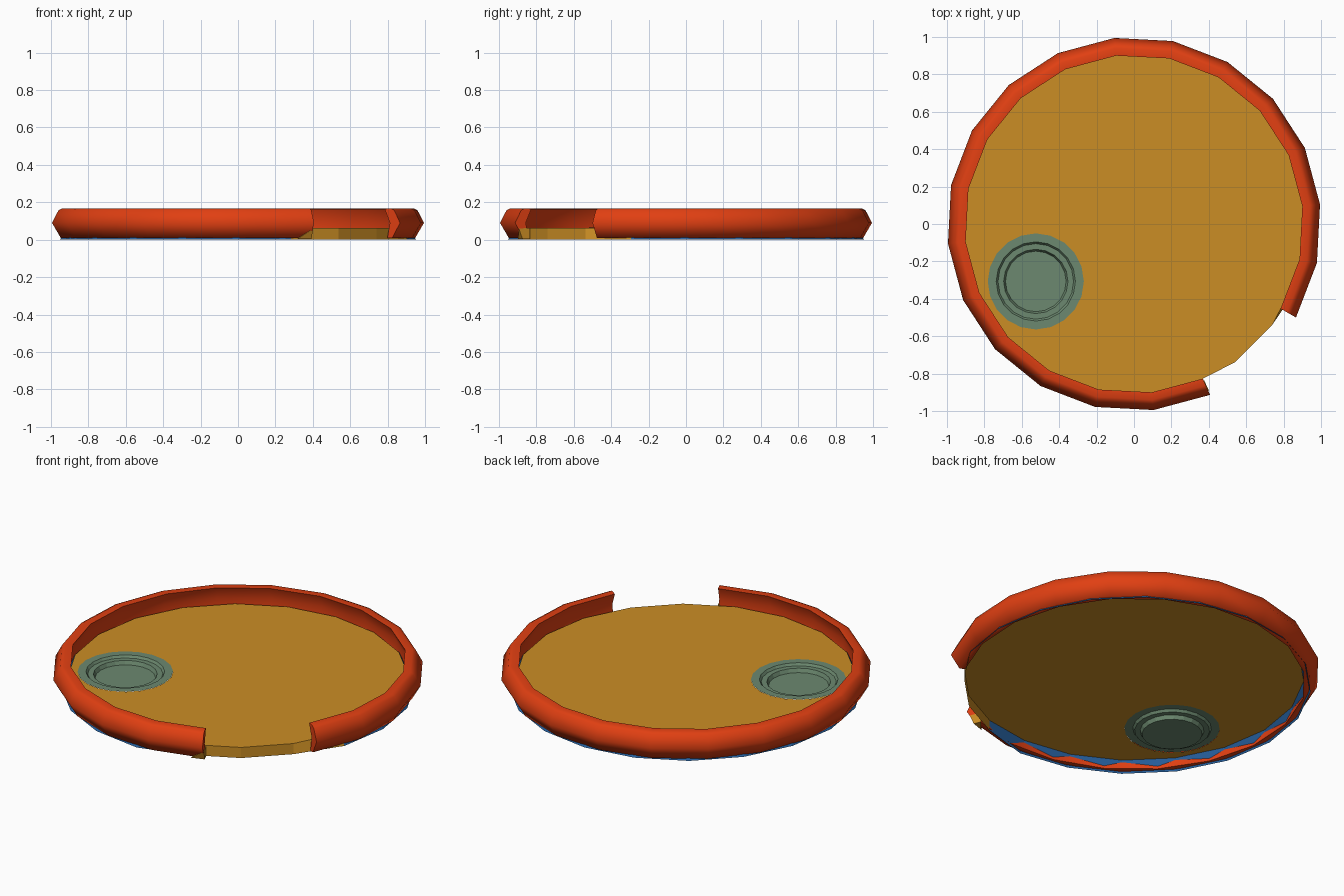
import bpy, bmesh, math

if "Cube" in bpy.data.objects:
    bpy.data.objects.remove(bpy.data.objects["Cube"])

def material(name, c):
    m = bpy.data.materials.new(name)
    m.diffuse_color = (*c, 1)
    m.use_nodes = True
    m.node_tree.nodes["Principled BSDF"].inputs["Base Color"].default_value = m.diffuse_color
    return m

RED = material("orange red", (0.75, 0.05, 0.006))
AMBER = material("amber", (0.60, 0.27, 0.018))
GREEN = material("sage green", (0.15, 0.25, 0.16))
BLUE = material("blue", (0.022, 0.13, 0.38))

def pol(deg, r, z, cx=0, cy=0):
    a = math.radians(deg)
    return (cx + r * math.cos(a), cy + r * math.sin(a), z)

def finish(bm, name, mats, smooth=None):
    bmesh.ops.recalc_face_normals(bm, faces=bm.faces)
    me = bpy.data.meshes.new(name)
    bm.to_mesh(me)
    bm.free()
    for m in mats:
        me.materials.append(m)
    ob = bpy.data.objects.new(name, me)
    bpy.context.collection.objects.link(ob)
    if smooth:
        bpy.ops.object.select_all(action='DESELECT')
        ob.select_set(True)
        bpy.context.view_layer.objects.active = ob
        bpy.ops.object.shade_smooth_by_angle(angle=math.radians(smooth))
    return ob

N, STEP = 20, 18
DX, DY, DR = -0.525, -0.307, 0.257

# rim: chevron section swept round 18 of 20 segments, open at the front right
profile = [(0.905, 0.165), (0.945, 0.167), (0.965, 0.157), (1.0, 0.09),
           (0.953, 0.010), (0.922, 0.010), (0.938, 0.09)]
bm = bmesh.new()
rings = [[bm.verts.new(pol(-30 + STEP * i, r, z)) for r, z in profile] for i in range(19)]
for a, b in zip(rings, rings[1:]):
    for j in range(len(profile)):
        k = (j + 1) % len(profile)
        bm.faces.new((a[j], a[k], b[k], b[j]))
bm.faces.new(rings[0])
bm.faces.new(rings[-1])
finish(bm, "rim", [RED], 65)

# floor: open-bottomed pan with a round hole for the drain
bm = bmesh.new()
top = [bm.verts.new(pol(STEP * i, 0.915, 0.063)) for i in range(N)]
low = []
for i in range(N):
    straight = i in (16, 17, 18)          # upright wall across the opening
    low.append(bm.verts.new(pol(STEP * i, 0.915 if straight else 0.952, 0.0)))
hole = [bm.verts.new(pol(STEP * i, DR, 0.063, DX, DY)) for i in range(N)]
edges = [bm.edges.new((l[i], l[(i + 1) % N])) for l in (top, hole) for i in range(N)]
bmesh.ops.triangle_fill(bm, edges=edges, use_beauty=True, use_dissolve=False)
for i in range(N):
    k = (i + 1) % N
    f = bm.faces.new((top[i], low[i], low[k], top[k]))
    f.material_index = 0 if i in (16, 17, 18) else 1
finish(bm, "floor", [AMBER, BLUE])

# small amber wedge at the rim's front end
bm = bmesh.new()
for p in (pol(-65.8, 0.98, 0.06), pol(-65.8, 0.958, 0.004), pol(-65.8, 0.915, 0.004),
          pol(-65.8, 0.915, 0.063), pol(-70.5, 0.953, 0.004)):
    bm.verts.new(p)
bmesh.ops.convex_hull(bm, input=bm.verts)
finish(bm, "end_wedge", [AMBER])

# drain: stepped dish sunk into the floor
bm = bmesh.new()
steps = [(DR, 0.064), (0.212, 0.064), (0.202, 0.050), (0.172, 0.050), (0.162, 0.028)]
loops = [[bm.verts.new(pol(STEP * i, r, z, DX, DY)) for i in range(N)] for r, z in steps]
for a, b in zip(loops, loops[1:]):
    for i in range(N):
        k = (i + 1) % N
        bm.faces.new((a[i], a[k], b[k], b[i]))
bm.faces.new(loops[-1])
finish(bm, "drain", [GREEN])
